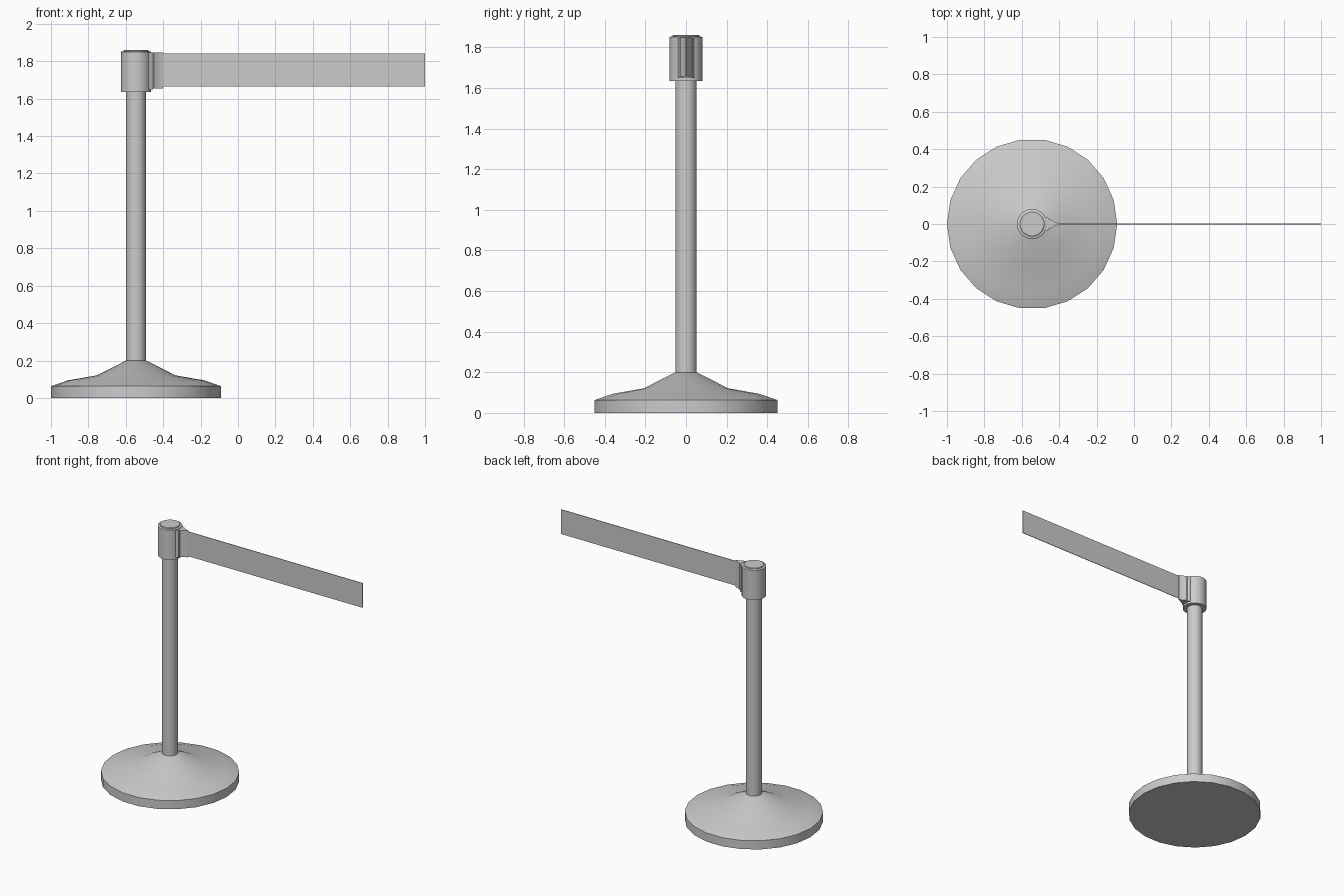
import bpy, bmesh, math

if "Cube" in bpy.data.objects:
    bpy.data.objects.remove(bpy.data.objects["Cube"])

CX = -0.545  # post axis


def finish(name, bm, smooth=True):
    bmesh.ops.recalc_face_normals(bm, faces=bm.faces)
    mesh = bpy.data.meshes.new(name)
    bm.to_mesh(mesh)
    bm.free()
    ob = bpy.data.objects.new(name, mesh)
    bpy.context.collection.objects.link(ob)
    bpy.ops.object.select_all(action='DESELECT')
    ob.select_set(True)
    bpy.context.view_layer.objects.active = ob
    if smooth:
        bpy.ops.object.shade_smooth_by_angle(angle=math.radians(32))
    return ob


def lathe(name, profile, sides=22):
    """Closed round body from (radius, z) points, capped at both ends."""
    bm = bmesh.new()
    rings = []
    for r, z in profile:
        rings.append([bm.verts.new((CX + r * math.cos(2 * math.pi * i / sides),
                                    r * math.sin(2 * math.pi * i / sides), z))
                      for i in range(sides)])
    for a, b in zip(rings, rings[1:]):
        for i in range(sides):
            j = (i + 1) % sides
            bm.faces.new((a[i], a[j], b[j], b[i]))
    bm.faces.new(rings[0])
    bm.faces.new(rings[-1])
    return finish(name, bm)


def extrude_plan(name, half, z0, z1, smooth=True):
    """Prism from a half outline in plan, mirrored across y = 0."""
    outline = half + [(x, -y) for x, y in reversed(half)]
    bm = bmesh.new()
    face = bm.faces.new([bm.verts.new((x, y, z0)) for x, y in outline])
    ext = bmesh.ops.extrude_face_region(bm, geom=[face])
    for v in ext['geom']:
        if isinstance(v, bmesh.types.BMVert):
            v.co.z = z1
    return finish(name, bm, smooth)


# Weighted base with domed top
lathe("base", [(0.455, 0), (0.455, 0.063), (0.365, 0.094), (0.21, 0.121), (0.053, 0.2)])

# Post
lathe("post", [(0.053, 0.19), (0.053, 1.65)])

# Belt housing and top cap
lathe("belt_housing", [(0.081, 1.635), (0.081, 1.85), (0.076, 1.853)])
lathe("top_cap", [(0.068, 1.84), (0.068, 1.856), (0.064, 1.86)])

# Belt outlet: mounting plate and tapered belt end clip
extrude_plan("outlet_plate", [(-0.49, 0.04), (-0.467, 0.038), (-0.455, 0.03), (-0.455, 0.015)],
             1.65, 1.847, False)
extrude_plan("belt_clip", [(-0.46, 0.016), (-0.448, 0.026), (-0.436, 0.019), (-0.42, 0.009), (-0.4, 0.003)],
             1.655, 1.848)

# Belt
extrude_plan("belt", [(-0.42, 0.002), (1.0, 0.002)], 1.664, 1.842, False)
